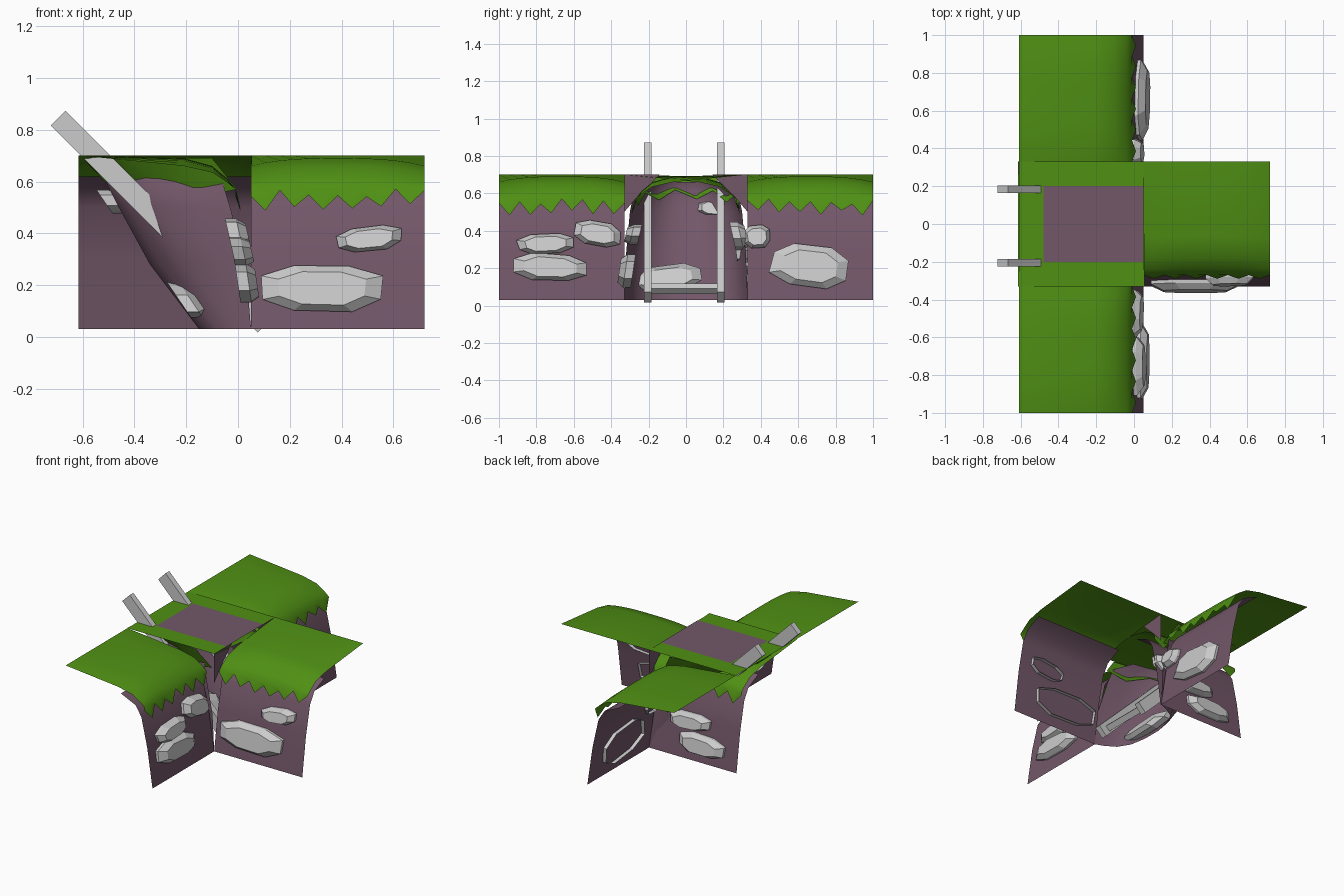
import bpy, bmesh, math, random
from mathutils import Matrix, Vector

if "Cube" in bpy.data.objects:
    bpy.data.objects.remove(bpy.data.objects["Cube"])

random.seed(4)


def material(name, col):
    m = bpy.data.materials.new(name)
    m.diffuse_color = (*col, 1)
    m.use_nodes = True
    m.node_tree.nodes["Principled BSDF"].inputs["Base Color"].default_value = m.diffuse_color
    return m


GRASS = material("grass", (0.08, 0.28, 0.007))
EARTH = material("earth", (0.17, 0.095, 0.14))


def make(name, verts, faces, mat=None, smooth=True):
    me = bpy.data.meshes.new(name)
    me.from_pydata([tuple(v) for v in verts], [], faces)
    if mat:
        me.materials.append(mat)
    ob = bpy.data.objects.new(name, me)
    bpy.context.collection.objects.link(ob)
    if smooth:
        me.polygons.foreach_set("use_smooth", [True] * len(me.polygons))
    return ob


def sheet(name, rows, mat, smooth=True):
    """Surface through rows of equal point count."""
    n = len(rows[0])
    verts = [p for r in rows for p in r]
    faces = [(i * n + j, i * n + j + 1, (i + 1) * n + j + 1, (i + 1) * n + j)
             for i in range(len(rows) - 1) for j in range(n - 1)]
    return make(name, verts, faces, mat, smooth)


# cliff cross-sections as (outward, height); outward 0 is the cliff foot
WALL = [(0, 0.03), (-0.04, 0.3), (-0.085, 0.5), (-0.13, 0.57), (-0.24, 0.62)]
TURF = [(-0.66, 0.70), (-0.26, 0.69), (-0.15, 0.66), (-0.09, 0.61), (-0.06, 0.57)]
DIP = [0, 0.03, 0.025, 0.015, 0]    # turf sags toward the section ends
WIDTH = 0.67


def wall_out(z):
    for (a, z0), (b, z1) in zip(WALL, WALL[1:]):
        if z <= z1:
            return a + (b - a) * (z - z0) / (z1 - z0)
    return WALL[-1][0]


def stone(name, place, u, out, z, hw, hh, depth=0.05, tilt=0.0):
    """Half-buried flat slab with a chamfered rim, eight-sided."""
    c, s = math.cos(tilt), math.sin(tilt)
    jit = [random.uniform(0.93, 1.05) for _ in range(8)]
    verts = []
    for scale, d in ((1.0, -0.025), (1.0, depth * 0.35), (0.72, depth)):
        for k in range(8):
            t = math.tau * (k + 0.5) / 8
            # squarish outline
            a = math.copysign(abs(math.cos(t)) ** 0.8, math.cos(t)) * hw * scale * jit[k]
            b = math.copysign(abs(math.sin(t)) ** 0.8, math.sin(t)) * hh * scale * jit[k]
            verts.append(place(u + a * c - b * s, out + d, z + a * s + b * c))
    faces = [(r * 8 + k, r * 8 + (k + 1) % 8, r * 8 + 8 + (k + 1) % 8, r * 8 + 8 + k)
             for r in range(2) for k in range(8)] + [tuple(range(16, 24))]
    make(name, verts, faces, None, False)


def cliff(name, origin, along, outward, stones):
    o, a, w = Vector(origin), Vector(along), Vector(outward)

    def place(u, out, z):
        return Vector((0, 0, z)) + o + a * u + w * out

    def leaning(u, out, z):
        # follow the sloped wall face
        return place(u, out + wall_out(z), z)
    us = [WIDTH * i / 12 for i in range(13)]
    bow = [abs(2 * i / 12 - 1) ** 3 for i in range(13)]
    sheet(name + "_wall", [[place(u, d, z) for u in us] for d, z in WALL], EARTH)
    rows = [[place(u, d, z - dip * b) for u, b in zip(us, bow)]
            for (d, z), dip in zip(TURF, DIP)]
    # ragged lower fringe
    rows.append([place(u, -0.06 + 0.02 * (i % 2),
                       (0.5 if i % 2 else 0.56) + random.uniform(-0.02, 0.015))
                 for i, u in enumerate(us)])
    sheet(name + "_turf", rows, GRASS)
    for i, (u, z, hw, hh, t) in enumerate(stones):
        stone(f"{name}_stone_{i}", leaning, u, 0.0, z, hw, hh, tilt=t)


# four cliff sections
cliff("near_cliff", (0.05, -1, 0), (0, 1, 0), (1, 0, 0),
      [(0.28, 0.205, 0.21, 0.075, -0.05), (0.25, 0.33, 0.16, 0.055, 0.05),
       (0.53, 0.385, 0.13, 0.07, -0.2)])
cliff("far_cliff", (0.05, 0.33, 0), (0, 1, 0), (1, 0, 0),
      [(0.335, 0.21, 0.22, 0.12, -0.12), (0.05, 0.37, 0.075, 0.065, 0.1)])
cliff("side_cliff", (0.05, -0.33, 0), (1, 0, 0), (0, -1, 0),
      [(0.275, 0.19, 0.24, 0.095, 0.0), (0.455, 0.38, 0.135, 0.05, 0.12)])
cliff("rear_cliff", (0.055, 0.33, 0), (-1, 0, 0), (0, 1, 0),
      [(0.4, 0.15, 0.18, 0.07, -0.05), (0.3, 0.28, 0.16, 0.055, 0.05),
       (0.1, 0.37, 0.11, 0.07, -0.2)])

# level middle turf with bare earth patch
sheet("middle_turf", [[(x, y, 0.7) for x in (-0.61, 0.05)] for y in (-0.33, 0.33)], GRASS)
sheet("earth_patch", [[(x, y, 0.702) for x in (-0.48, 0.05)] for y in (-0.2, 0.2)], EARTH)
# corner infills above the mouth of the hollow
for side in (-1, 1):
    make("corner_infill", [(0.05, side * y, z) for y, z in
                           ((0.33, 0.5), (0.33, 0.7), (0.14, 0.7), (0.27, 0.57))],
         [(0, 1, 2, 3)], EARTH, False)


def hollow_row(xf, xb, w, z, inset=0.0):
    """U-shaped plan: mouth at xf, back at xb, half width w."""
    half = [(0, 1), (0.3, 0.93), (0.65, 0.8), (0.9, 0.55), (1, 0.2)]
    pts = [(xf + (xb - xf) * t + inset, -(w * f - inset * (t < 0.95)), z) for t, f in half]
    return pts + [(x, -y, zz) for x, y, zz in reversed(pts)]


# hollow in the cliff, with overhanging turf rim
sheet("hollow_wall", [hollow_row(*p) for p in (
    (0.05, -0.15, 0.33, 0.03), (0.03, -0.34, 0.32, 0.28), (-0.03, -0.46, 0.3, 0.5),
    (-0.06, -0.51, 0.28, 0.6), (-0.18, -0.5, 0.22, 0.66))], EARTH)
rim = hollow_row(-0.02, -0.5, 0.29, 0.59, 0.015)
rim = [(x, y, z - 0.05 * (i % 2) - 0.1 * (x + 0.5) + 0.03) for i, (x, y, z) in enumerate(rim)]
sheet("hollow_turf", [hollow_row(-0.1, -0.6, 0.32, 0.69), rim], GRASS)


def hollow(u, out, z):
    # leaning frame of the back of the hollow
    return Vector((-0.19 + out - 0.68 * (z - 0.08), u, z))


stone("hollow_low_stone", hollow, -0.1, 0.03, 0.15, 0.2, 0.07, 0.06, 0.1)
stone("hollow_high_stone", hollow, 0.14, 0.0, 0.52, 0.08, 0.045, 0.06, -0.1)


def box(name, centre, size, angle=0.0):
    bm = bmesh.new()
    bmesh.ops.create_cube(bm, size=1, matrix=Matrix.Translation(centre)
                          @ Matrix.Rotation(angle, 4, 'Y') @ Matrix.Diagonal((*size, 1)))
    me = bpy.data.meshes.new(name)
    bm.to_mesh(me)
    bm.free()
    bpy.context.collection.objects.link(bpy.data.objects.new(name, me))


# leaning ladder rails and lowest rung
for i, y in enumerate((-0.205, 0.185)):
    box(f"ladder_rail_{i}", (-0.295, y, 0.445), (1.13, 0.04, 0.08), math.radians(45))
box("ladder_rung", (0.05, -0.01, 0.09), (0.04, 0.38, 0.04), math.radians(45))
